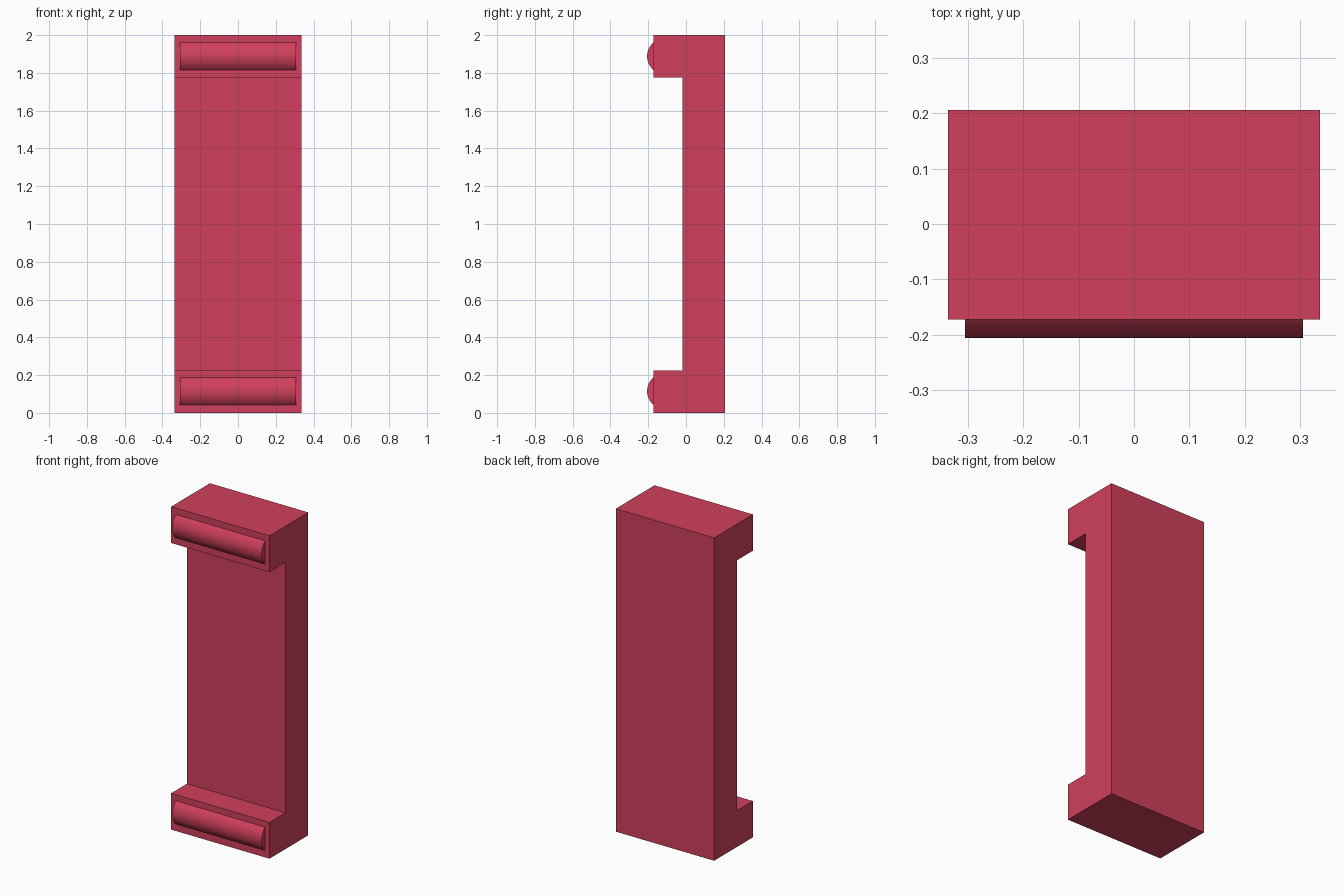
import bpy, bmesh, math

if "Cube" in bpy.data.objects:
    bpy.data.objects.remove(bpy.data.objects["Cube"])

red = bpy.data.materials.new("crimson")
red.diffuse_color = (0.63, 0.051, 0.107, 1.0)
red.use_nodes = True
red.node_tree.nodes["Principled BSDF"].inputs["Base Color"].default_value = red.diffuse_color


def extrude_profile(name, points, half_width):
    """Extrude a closed (y, z) outline along x."""
    bm = bmesh.new()
    face = bm.faces.new([bm.verts.new((-half_width, y, z)) for y, z in points])
    ext = bmesh.ops.extrude_face_region(bm, geom=[face])
    verts = [g for g in ext["geom"] if isinstance(g, bmesh.types.BMVert)]
    bmesh.ops.translate(bm, vec=(2 * half_width, 0, 0), verts=verts)
    bmesh.ops.recalc_face_normals(bm, faces=bm.faces)
    mesh = bpy.data.meshes.new(name)
    bm.to_mesh(mesh)
    bm.free()
    mesh.materials.append(red)
    obj = bpy.data.objects.new(name, mesh)
    bpy.context.collection.objects.link(obj)
    return obj


# C-shaped body: back plate with a lip at each end
BACK, RECESS, LIP, TIP = 0.206, -0.018, -0.173, -0.206
extrude_profile("bracket_body", [
    (BACK, 0), (BACK, 2), (LIP, 2), (LIP, 1.775),
    (RECESS, 1.775), (RECESS, 0.225), (LIP, 0.225), (LIP, 0)], 0.337)

# Rounded pads on the lip faces: a circular segment of given chord and height
half_chord, height = 0.072, LIP - TIP
radius = (half_chord ** 2 + height ** 2) / (2 * height)
angle = math.asin(half_chord / radius)
steps = 24
for name, zc in (("lower_pad", 0.115), ("upper_pad", 1.885 + 0.003)):
    arc = []
    for i in range(steps + 1):
        a = -angle + 2 * angle * i / steps
        arc.append((TIP + radius - radius * math.cos(a), zc + radius * math.sin(a)))
    pad = extrude_profile(name, arc, 0.306)
    bpy.ops.object.select_all(action="DESELECT")
    pad.select_set(True)
    bpy.context.view_layer.objects.active = pad
    bpy.ops.object.shade_smooth_by_angle(angle=math.radians(30))
